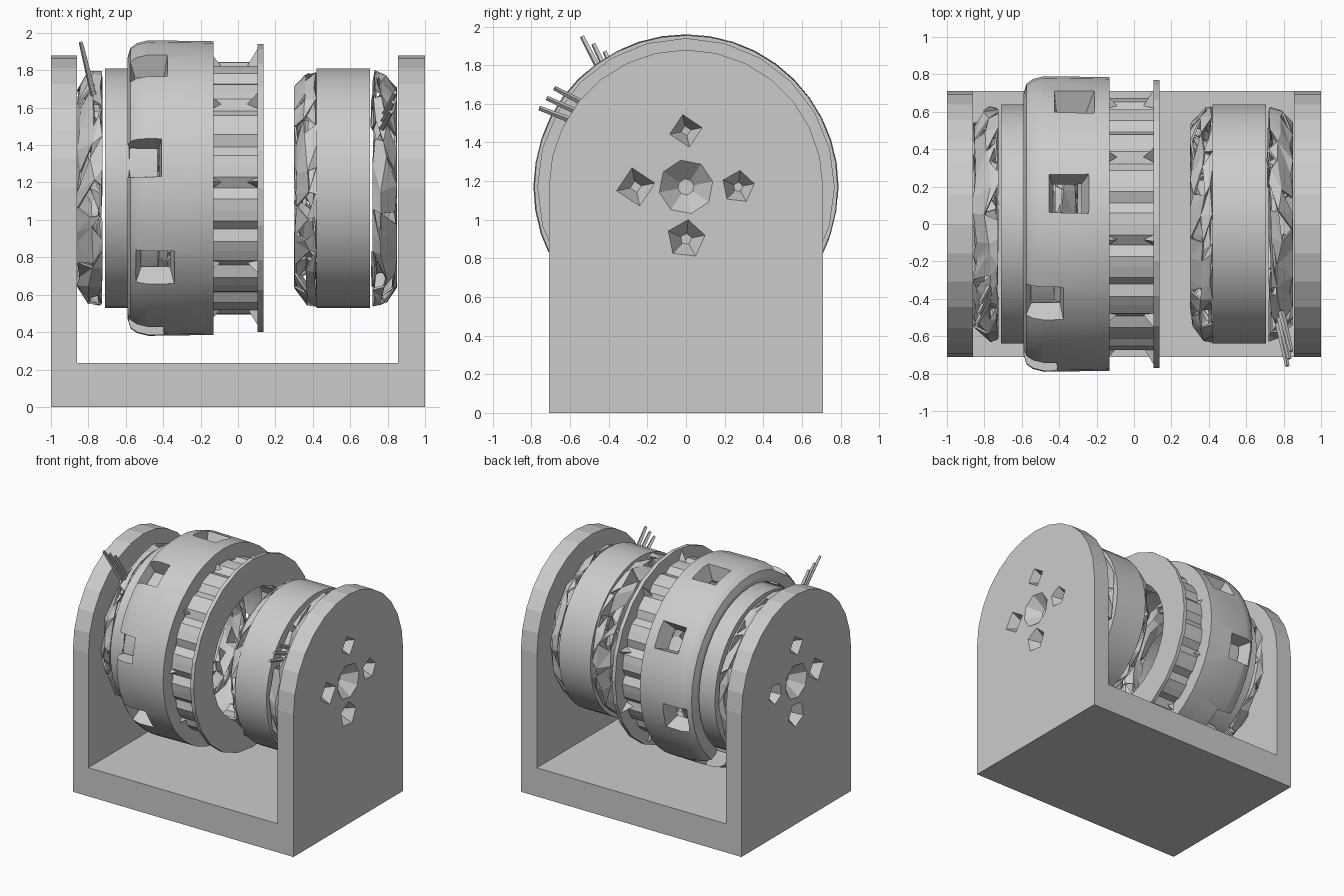
import bpy, bmesh, math, random
from mathutils import Matrix, Vector

random.seed(4)
AXIS_Z = 1.17
old = bpy.data.objects.get("Cube")
if old:
    bpy.data.objects.remove(old, do_unlink=True)

grey = bpy.data.materials.new("plain_grey")
grey.use_nodes = True
COLOUR = (0.6, 0.6, 0.6, 1)
grey.diffuse_color = COLOUR
grey.node_tree.nodes["Principled BSDF"].inputs["Base Color"].default_value = COLOUR


def finish(bm, name, smooth=True):
    bmesh.ops.recalc_face_normals(bm, faces=bm.faces)
    mesh = bpy.data.meshes.new(name)
    bm.to_mesh(mesh)
    bm.free()
    mesh.materials.append(grey)
    ob = bpy.data.objects.new(name, mesh)
    bpy.context.collection.objects.link(ob)
    if smooth:
        select(ob)
        bpy.ops.object.shade_smooth_by_angle(angle=math.radians(28))
    return ob


def select(ob):
    bpy.ops.object.select_all(action='DESELECT')
    ob.select_set(True)
    bpy.context.view_layer.objects.active = ob


def polar(x, r, a):
    return Vector((x, r * math.cos(a), AXIS_Z + r * math.sin(a)))


def turned(name, profile, sides, smooth=True, groove=None):
    """Spin a closed (x, radius) loop around the drum axis."""
    bm = bmesh.new()
    loops = []
    for i in range(sides):
        k = groove(i) if groove else 1
        loops.append([bm.verts.new(polar(x, r * k, math.tau * i / sides)) for x, r in profile])
    n = len(profile)
    for i, a in enumerate(loops):
        b = loops[(i + 1) % sides]
        for j in range(n):
            bm.faces.new((a[j], a[(j + 1) % n], b[(j + 1) % n], b[j]))
    return finish(bm, name, smooth)


def ring(name, x0, x1, outer, inner, sides=32, **kw):
    return turned(name, [(x0, inner), (x0, outer), (x1, outer), (x1, inner)], sides, **kw)


def cut(ob, bm):
    """Subtract a temporary mesh and discard it."""
    cutter = finish(bm, "cutter", False)
    cutter.hide_render = True
    mod = ob.modifiers.new("cut", 'BOOLEAN')
    mod.operation = 'DIFFERENCE'
    mod.solver = 'EXACT'
    mod.object = cutter
    select(ob)
    bpy.ops.object.modifier_apply(modifier=mod.name)
    bpy.data.objects.remove(cutter, do_unlink=True)


def box(bm, x0, x1, y, z0, z1):
    mat = Matrix.Translation(((x0 + x1) / 2, 0, (z0 + z1) / 2)) @ Matrix.Diagonal((x1 - x0, 2 * y, z1 - z0, 1))
    bmesh.ops.create_cube(bm, size=1, matrix=mat)


# Frame: base plate with two round-topped end walls
def end_wall(name, x0, x1):
    half = 0.71
    bm = bmesh.new()
    outline = [(-half, 0), (half, 0)]
    steps = 14
    for i in range(steps + 1):
        a = math.pi * i / steps
        outline.append((half * math.cos(a), AXIS_Z + half * math.sin(a)))
    face = bm.faces.new([bm.verts.new((x0, y, z)) for y, z in outline])
    new = bmesh.ops.extrude_face_region(bm, geom=[face])["geom"]
    bmesh.ops.translate(bm, vec=(x1 - x0, 0, 0), verts=[v for v in new if isinstance(v, bmesh.types.BMVert)])
    wall = finish(bm, name, False)
    # Tapered bolt pits around a central pit on the outer face
    side = 1 if x1 > 0 else -1
    pits = bmesh.new()
    spots = [(0, AXIS_Z, 0.14, 8), (0, 1.46, 0.085, 4), (0, 0.9, 0.1, 5),
             (-0.26, AXIS_Z, 0.1, 4), (0.27, AXIS_Z, 0.085, 5)]
    for y, z, r, sides in spots:
        turn = Matrix.Rotation(side * math.pi / 2, 4, 'Y') @ Matrix.Rotation(0.2, 4, 'Z')
        mat = Matrix.Translation((side * 0.96, y, z)) @ turn
        bmesh.ops.create_cone(pits, cap_ends=True, segments=sides, radius1=r * 0.3,
                              radius2=r * 1.15, depth=0.12, matrix=mat)
    cut(wall, pits)


end_wall("right_end_wall", -1, -0.86)
end_wall("left_end_wall", 0.855, 1)
base = bmesh.new()
box(base, -0.86, 0.855, 0.71, 0, 0.235)
finish(base, "base_plate", False)

# Outer drum shell with eight tapered windows
shell = turned("drum_shell", [(-0.58, 0.66), (-0.59, 0.7), (-0.575, 0.75), (-0.54, 0.775),
                              (-0.48, 0.79), (-0.13, 0.785), (-0.13, 0.66)], 40)
windows = bmesh.new()
for i in range(8):
    a = math.radians(33 + 45 * i)
    spin = Matrix.Rotation(a, 4, 'X') @ Matrix.Rotation(random.uniform(-0.15, 0.15), 4, 'Y')
    mat = Matrix.Translation((-0.42, 0, AXIS_Z)) @ spin @ Matrix.Translation((0, 0, 0.74))
    bmesh.ops.create_cone(windows, cap_ends=True, segments=4, radius1=0.1, radius2=0.17, depth=0.22,
                          matrix=mat @ Matrix.Rotation(math.pi / 4, 4, 'Z'))
cut(shell, windows)
select(shell)
bpy.ops.object.shade_smooth_by_angle(angle=math.radians(28))

# Panelled collar and wide flange beside the shell
ring("drum_collar", -0.14, 0.11, 0.675, 0.56, 72, smooth=False,
     groove=lambda i: 0.95 if i % 4 == 0 else 1)
ring("drum_flange", 0.105, 0.135, 0.77, 0.52, 24, smooth=False)
gussets = bmesh.new()
for i in range(9):
    a = math.tau * i / 9 + 0.3
    for tip, foot in ((0.76, 0.11), (0.72, -0.14)):
        reach = 0.05 if foot < 0 else -0.06
        pts = [polar(foot, 0.66, a - 0.05), polar(foot, 0.66, a + 0.05),
               polar(foot, tip, a), polar(foot + reach, 0.66, a)]
        v = [gussets.verts.new(p) for p in pts]
        for tri in ((0, 1, 2), (0, 1, 3), (1, 2, 3), (2, 0, 3)):
            gussets.faces.new([v[k] for k in tri])
finish(gussets, "collar_gussets", False)

# Stator cores
ring("right_stator", -0.71, -0.43, 0.64, 0.46, 40)
ring("left_stator", 0.42, 0.705, 0.64, 0.46, 40)


# Coil ends: ragged, open-worked faceted rings
def coil(name, x_flat, x_taper):
    d = x_taper - x_flat
    section = [(0, 0.46), (0, 0.635), (0.45, 0.63), (1, 0.55), (1, 0.48), (0.5, 0.45)]
    sides, n = 30, len(section)
    bm = bmesh.new()
    loops = []
    for i in range(sides):
        loop = []
        for t, r in section:
            t = min(1, max(0, t + random.uniform(-0.15, 0.15)))
            a = math.tau * (i + random.uniform(-0.35, 0.35)) / sides
            loop.append(bm.verts.new(polar(x_flat + t * d, r + random.uniform(-0.025, 0.005), a)))
        loops.append(loop)
    for i, a in enumerate(loops):
        b = loops[(i + 1) % sides]
        for j in range(n):
            k = (j + 1) % n
            for tri in ((a[j], a[k], b[k]), (a[j], b[k], b[j])):
                if random.random() > 0.27:
                    bm.faces.new(tri)
    ob = finish(bm, name, False)
    ob.modifiers.new("thickness", 'SOLIDIFY').thickness = 0.012


coil("right_outer_coil", -0.725, -0.86)
coil("right_inner_coil", -0.43, -0.3)
coil("left_inner_coil", 0.42, 0.3)
coil("left_outer_coil", 0.72, 0.85)


# Lead wires rising from the outer coils
def leads(name, start, end, spread):
    bm = bmesh.new()
    for i in range(-1, 2):
        off = Vector(spread) * i
        a, b = Vector(start) + off, Vector(end) + off * 1.3
        turn = (b - a).to_track_quat('Z', 'Y').to_matrix().to_4x4()
        bmesh.ops.create_cone(bm, cap_ends=True, segments=4, radius1=0.018, radius2=0.012,
                              depth=(b - a).length, matrix=Matrix.Translation((a + b) / 2) @ turn)
    finish(bm, name, False)


leads("right_leads", (-0.77, -0.36, 1.66), (-0.83, -0.48, 1.91), (0.008, 0.045, -0.03))
leads("left_leads", (0.78, -0.5, 1.53), (0.83, -0.72, 1.63), (0.008, 0.03, 0.04))
